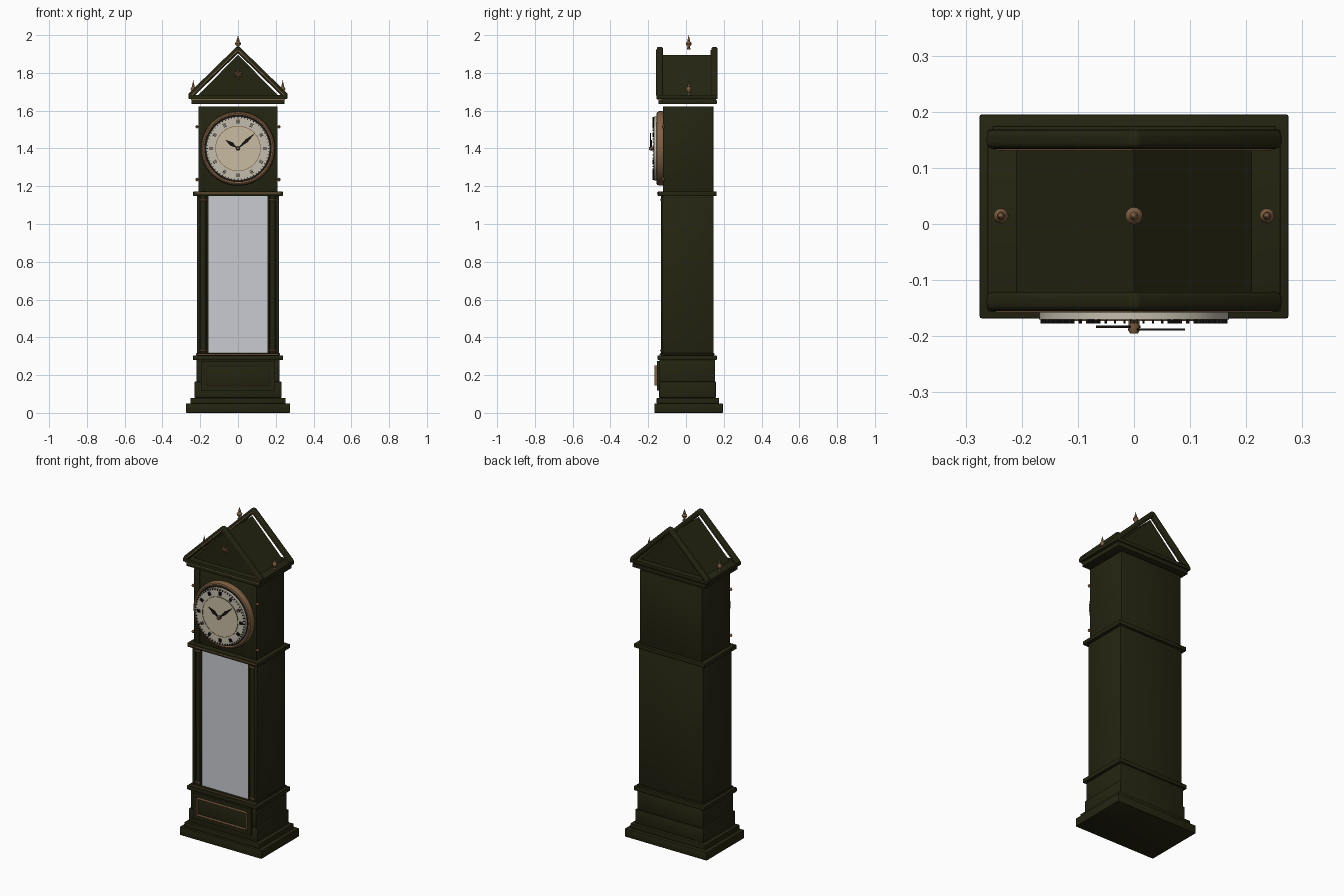
import bpy, bmesh, math
from mathutils import Matrix, Vector

if "Cube" in bpy.data.objects:
    bpy.data.objects.remove(bpy.data.objects["Cube"])

CY = 0.0125  # depth centre of the case


def material(name, rgb):
    m = bpy.data.materials.new(name)
    m.diffuse_color = (*rgb, 1)
    m.use_nodes = True
    m.node_tree.nodes["Principled BSDF"].inputs["Base Color"].default_value = m.diffuse_color
    return m


WOOD = material("dark_wood", (0.018, 0.018, 0.006))
BRONZE = material("bronze", (0.21, 0.115, 0.055))
CREAM = material("dial_cream", (0.58, 0.50, 0.36))
PALE = material("dial_pale", (0.55, 0.51, 0.42))
BLACK = material("black", (0.008, 0.007, 0.006))
GLASS = material("glass_grey", (0.58, 0.60, 0.64))


def finish(bm, name, mat, smooth=True):
    bmesh.ops.recalc_face_normals(bm, faces=bm.faces)
    me = bpy.data.meshes.new(name)
    bm.to_mesh(me)
    bm.free()
    me.materials.append(mat)
    ob = bpy.data.objects.new(name, me)
    bpy.context.collection.objects.link(ob)
    if smooth:
        bpy.ops.object.select_all(action='DESELECT')
        ob.select_set(True)
        bpy.context.view_layer.objects.active = ob
        bpy.ops.object.shade_smooth_by_angle(angle=math.radians(35))
    return ob


def add_box(bm, size, matrix, bevel=0.0, seg=2):
    vs = bmesh.ops.create_cube(bm, size=1, matrix=matrix @ Matrix.Diagonal((*size, 1)))["verts"]
    if bevel:
        es = list({e for v in vs for e in v.link_edges})
        bmesh.ops.bevel(bm, geom=es, offset=bevel, segments=seg, profile=0.5, affect='EDGES')


def box(name, x, y, z, mat=WOOD, bevel=0.003):
    """Box from (min, max) bounds on each axis."""
    size = [b - a for a, b in (x, y, z)]
    mid = [(a + b) / 2 for a, b in (x, y, z)]
    bm = bmesh.new()
    add_box(bm, size, Matrix.Translation(mid), bevel)
    return finish(bm, name, mat, bevel > 0)


def lathe(name, profile, loc, mat, steps=24, axis='Z'):
    """Revolve (radius, height) points; axis 'Y' points the height toward the front."""
    bm = bmesh.new()
    vs = [bm.verts.new((r, 0, h)) for r, h in profile]
    es = [bm.edges.new(p) for p in zip(vs, vs[1:])]
    bmesh.ops.spin(bm, geom=vs + es, cent=(0, 0, 0), axis=(0, 0, 1), angle=2 * math.pi, steps=steps)
    bmesh.ops.remove_doubles(bm, verts=bm.verts, dist=1e-5)
    rot = Matrix.Rotation(math.radians(90), 4, 'X') if axis == 'Y' else Matrix()
    bm.transform(Matrix.Translation(loc) @ rot)
    return finish(bm, name, mat)


def prism(name, pts, y0, y1, mat):
    """Extrude an (x, z) outline from y0 to y1."""
    bm = bmesh.new()
    f = bm.faces.new([bm.verts.new((x, y0, z)) for x, z in pts])
    r = bmesh.ops.extrude_face_region(bm, geom=[f])
    bmesh.ops.translate(bm, vec=(0, y1 - y0, 0), verts=[v for v in r["geom"] if isinstance(v, bmesh.types.BMVert)])
    return finish(bm, name, mat, False)


def frame(name, hx, z0, z1, w, y0, y1, mat):
    """Rectangular trim of four bars."""
    bm = bmesh.new()
    my, dy, mz = (y0 + y1) / 2, y1 - y0, (z0 + z1) / 2
    for s in (-1, 1):
        add_box(bm, (w, dy, z1 - z0), Matrix.Translation((s * (hx - w / 2), my, mz)))
        add_box(bm, (2 * hx - 2 * w, dy, w), Matrix.Translation((0, my, mz + s * (z1 - z0 - w) / 2)))
    return finish(bm, name, mat, False)


# Case tiers: half width, front y, back y, bottom z, top z
tiers = {
    "plinth": (0.275, -0.168, 0.195, 0.0, 0.05),
    "plinth_step": (0.252, -0.155, 0.175, 0.05, 0.08),
    "base_lower": (0.230, -0.142, 0.158, 0.08, 0.165),
    "base_upper": (0.221, -0.140, 0.154, 0.165, 0.28),
    "waist_moulding_low": (0.238, -0.150, 0.163, 0.28, 0.305),
    "waist_cap_low": (0.222, -0.138, 0.150, 0.305, 0.316),
    "trunk": (0.217, -0.119, 0.146, 0.31, 1.15),
    "waist_moulding_high": (0.237, -0.150, 0.162, 1.148, 1.172),
    "hood": (0.210, -0.119, 0.145, 1.17, 1.622),
    "cornice_low": (0.247, -0.146, 0.163, 1.635, 1.657),
    "cornice_high": (0.261, -0.156, 0.168, 1.662, 1.684),
}
for name, (hx, y0, y1, z0, z1) in tiers.items():
    box(name, (-hx, hx), (y0, y1), (z0, z1))
box("cornice_core", (-0.245, 0.245), (-0.144, 0.16), (1.65, 1.67))

# Thin bronze lines along the mouldings
for name, hx, y, z in (("cornice_line", 0.25, -0.150, 1.6595), ("hood_line", 0.225, -0.1525, 1.163),
                       ("waist_line", 0.215, -0.140, 0.308)):
    box(name, (-hx, hx), (y, y + 0.02), (z - 0.0025, z + 0.0025), BRONZE, 0)

# Base panel with bronze frame
frame("base_panel_border", 0.195, 0.118, 0.275, 0.02, -0.154, -0.138, WOOD)
box("base_panel", (-0.178, 0.178), (-0.149, -0.138), (0.135, 0.258))
frame("base_panel_trim", 0.168, 0.145, 0.25, 0.004, -0.166, -0.147, BRONZE)

# Trunk glass, columns with bronze rings, edge strips
box("trunk_glass", (-0.156, 0.156), (-0.125, -0.118), (0.316, 1.147), GLASS, 0)
for s, side in ((-1, "left"), (1, "right")):
    x = s * 0.183
    lathe(f"column_{side}", [(0, 0.316), (0.015, 0.316), (0.015, 1.147), (0, 1.147)], (x, -0.118, 0), WOOD, 20)
    box(f"trunk_strip_{side}", sorted((s * 0.2, s * 0.217)), (-0.128, -0.115), (0.316, 1.147), WOOD, 0.002)
    box(f"door_strip_{side}", sorted((s * 0.156, s * 0.166)), (-0.128, -0.115), (0.316, 1.147), WOOD, 0.002)
    for z in (0.325, 1.122):
        lathe(f"column_ring_{side}", [(0.014, z), (0.0185, z + 0.003), (0.0185, z + 0.008), (0.014, z + 0.011)],
              (x, -0.118, 0), BRONZE, 20)
    # hood edge strips and small corner ornaments
    box(f"hood_strip_{side}", sorted((s * 0.172, s * 0.21)), (-0.122, -0.115), (1.172, 1.622), WOOD, 0.002)
    for z in (1.235, 1.515):
        lathe(f"corner_ornament_{side}", [(0, -0.011), (0.006, -0.006), (0.009, 0), (0.006, 0.006), (0, 0.011)],
              (s * 0.217, -0.121, z), BRONZE, 10)

# Dial: bronze bezel, black ring, face and inner ring
DZ = 1.40
C = (0, 0, DZ)
lathe("bezel", [(0.176, 0.115), (0.195, 0.115), (0.197, 0.125), (0.197, 0.142), (0.192, 0.153),
                (0.185, 0.157), (0.178, 0.155), (0.174, 0.148)], C, BRONZE, 64, 'Y')
lathe("dial_backing", [(0, 0.115), (0.18, 0.115), (0.18, 0.154), (0, 0.154)], C, BLACK, 64, 'Y')
lathe("dial_face", [(0, 0.153), (0.169, 0.153), (0.169, 0.170), (0, 0.170)], C, PALE, 64, 'Y')
lathe("dial_centre", [(0, 0.169), (0.117, 0.169), (0.117, 0.1715), (0, 0.1715)], C, CREAM, 64, 'Y')
lathe("dial_inner_ring", [(0.117, 0.169), (0.117, 0.173), (0.120, 0.173), (0.120, 0.169)], C, BRONZE, 64, 'Y')


def dial_bar(bm, angle, r, length, width, shift=0.0, y=-0.174):
    m = Matrix.Translation((0, y, DZ)) @ Matrix.Rotation(angle, 4, 'Y') @ Matrix.Translation((shift, 0, r))
    add_box(bm, (width, 0.007, length), m)


bm = bmesh.new()
for i in range(60):
    dial_bar(bm, i * math.pi / 30, 0.163, 0.007, 0.003 if i % 5 else 0.005)
finish(bm, "minute_marks", BLACK, False)
bm = bmesh.new()
for i in range(12):
    for shift in (-0.006, 0, 0.006):
        dial_bar(bm, i * math.pi / 6, 0.142, 0.021, 0.0028, shift)
finish(bm, "hour_marks", BLACK, False)


def hand(name, angle, length, width, y):
    c, s = math.cos(angle), math.sin(angle)
    outline = [(-0.003, -0.012), (-0.003, 0.015), (-width, length * 0.5), (0, length),
               (width, length * 0.5), (0.003, 0.015), (0.003, -0.012)]
    prism(name, [(u * c + v * s, DZ - u * s + v * c) for u, v in outline], y, y + 0.004, BLACK)


hand("hour_hand", math.radians(-56), 0.082, 0.011, -0.185)
hand("minute_hand", math.radians(48), 0.122, 0.009, -0.190)
lathe("hand_hub", [(0, 0.170), (0.010, 0.170), (0.010, 0.190), (0.007, 0.195), (0, 0.195)], C, BRONZE, 20, 'Y')

# Gabled roof and rounded raking mouldings at front and back
prism("roof", [(-0.213, 1.68), (0.213, 1.68), (0, 1.896)], -0.122, 0.137, WOOD)
A, B = Vector((0, 0, 1.925)), Vector((0.25, 0, 1.681))
pitch = math.atan2(A.z - B.z, B.x)
length = (A - B).length
for y, end in ((-0.138, "front"), (0.151, "back")):
    for s, side in ((-1, "left"), (1, "right")):
        mid = (A + B) / 2
        base = Matrix.Translation((s * mid.x, y, mid.z)) @ Matrix.Rotation(s * pitch, 4, 'Y')
        bm = bmesh.new()
        add_box(bm, (length + 0.02, 0.034, 0.030), base, 0.012, 4)
        finish(bm, f"raking_moulding_{end}_{side}", WOOD)
        bm = bmesh.new()
        add_box(bm, (length - 0.01, 0.006, 0.004), base @ Matrix.Translation((0, -0.017, -0.003)))
        finish(bm, f"raking_trim_{end}_{side}", BRONZE, False)

# Leafy gable ornament: petals around a boss
bm = bmesh.new()
for a, l in ((0, 0.030), (50, 0.024), (-50, 0.024), (105, 0.02), (-105, 0.02), (180, 0.026)):
    m = (Matrix.Translation((0, -0.124, 1.79)) @ Matrix.Rotation(math.radians(a), 4, 'Y')
         @ Matrix.Translation((0, 0, l * 0.6)) @ Matrix.Diagonal((0.005, 0.005, l * 0.45, 1)))
    bmesh.ops.create_uvsphere(bm, u_segments=10, v_segments=8, radius=1, matrix=m)
bmesh.ops.create_uvsphere(bm, u_segments=12, v_segments=8, radius=0.007, matrix=Matrix.Translation((0, -0.124, 1.79)))
finish(bm, "gable_ornament", BRONZE)

# Turned finials
turned = [(0, 0), (0.65, 0), (0.65, 0.08), (0.35, 0.14), (0.45, 0.22), (0.95, 0.34), (1, 0.42),
          (0.7, 0.52), (0.4, 0.58), (0.5, 0.63), (0.25, 0.8), (0, 1)]
for name, x, z, h, r in (("finial_centre", 0, 1.925, 0.075, 0.0155), ("finial_left", -0.237, 1.682, 0.08, 0.0135),
                         ("finial_right", 0.237, 1.682, 0.08, 0.0135)):
    lathe(name, [(a * r, b * h) for a, b in turned], (x, CY + 0.002, z), BRONZE, 16)
